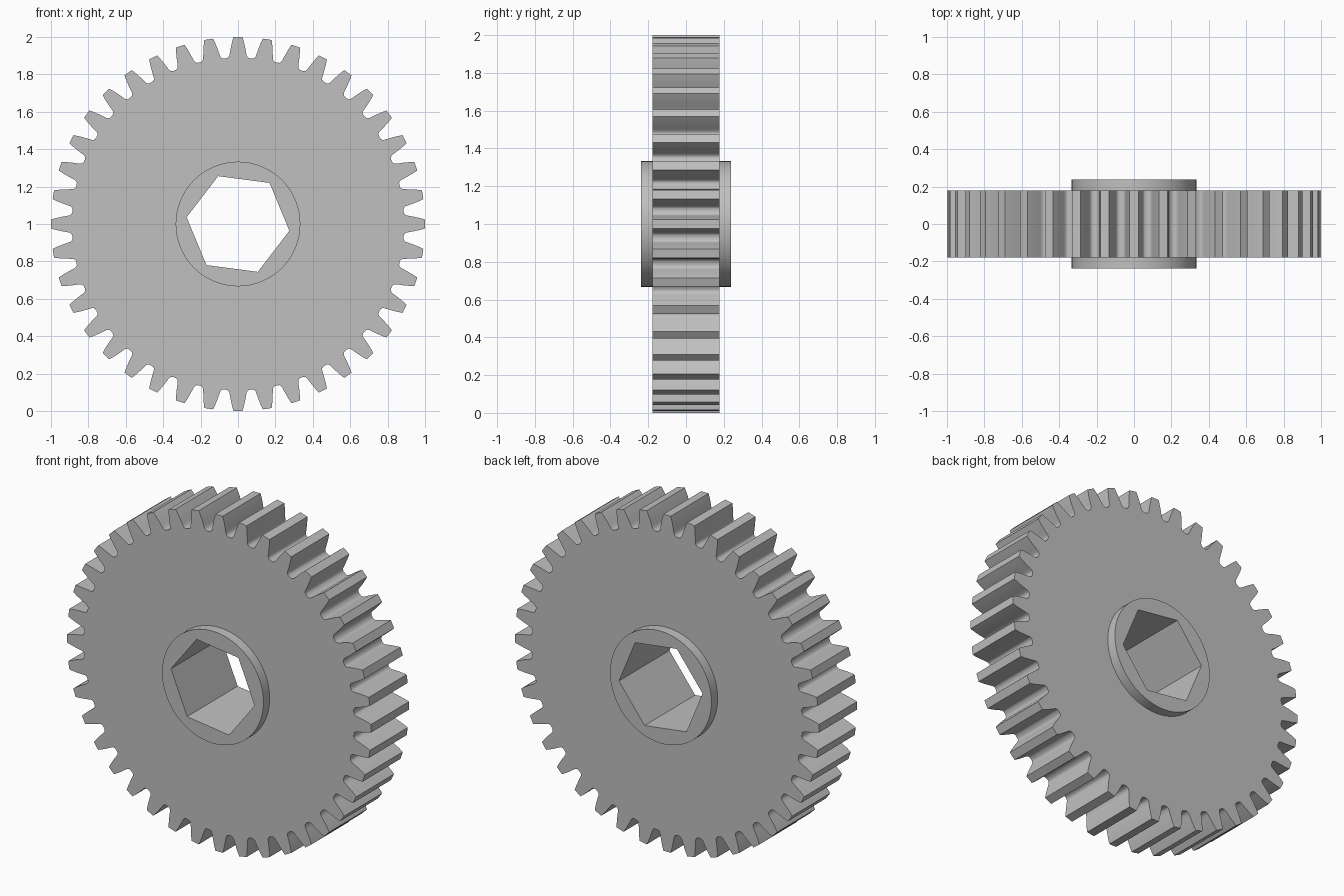
import bpy, bmesh
from math import cos, sin, radians, tau

cube = bpy.data.objects.get("Cube")
if cube:
    bpy.data.objects.remove(cube, do_unlink=True)

TEETH, HUB_SEGS = 40, 120
PITCH = tau / TEETH
HUB_R, HEX_R = 0.333, 0.277
GEAR_Y, HUB_Y = 0.178, 0.237

grey = bpy.data.materials.new("plain grey")
grey.use_nodes = True
grey.diffuse_color = (0.53, 0.53, 0.53, 1)
grey.node_tree.nodes["Principled BSDF"].inputs["Base Color"].default_value = grey.diffuse_color


def loop(bm, polar, y):
    """Closed ring of vertices from (radius, angle) pairs, counterclockwise from the front."""
    return [bm.verts.new((r * cos(a), y, 1 + r * sin(a))) for r, a in polar]


def wall(bm, front, back):
    n = len(front)
    for i in range(n):
        j = (i + 1) % n
        bm.faces.new((front[i], back[i], back[j], front[j]))


def cap(bm, outer, inner, sectors, flip):
    """Flat ring between two loops, one face per sector."""
    po, pi = len(outer) // sectors, len(inner) // sectors
    for s in range(sectors):
        face = [outer[(s * po + k) % len(outer)] for k in range(po + 1)]
        face += [inner[(s * pi + k) % len(inner)] for k in range(pi, -1, -1)]
        bm.faces.new(face[::-1] if flip else face)


def finish(bm, name):
    mesh = bpy.data.meshes.new(name)
    bm.to_mesh(mesh)
    bm.free()
    mesh.materials.append(grey)
    obj = bpy.data.objects.new(name, mesh)
    bpy.context.collection.objects.link(obj)
    bpy.ops.object.select_all(action="DESELECT")
    obj.select_set(True)
    bpy.context.view_layer.objects.active = obj
    bpy.ops.object.shade_smooth_by_angle(angle=radians(30))


# Tooth flank from root to tip: radius, half width
flank = [(0.889, 0.058), (0.893, 0.051), (0.902, 0.046), (0.918, 0.043),
         (0.945, 0.038), (0.972, 0.032), (1.0, 0.024)]
tooth = [(0.888, -PITCH / 2)]
tooth += [(r, -w / r) for r, w in flank]
tooth += [(r, w / r) for r, w in reversed(flank)]
outline = [(r, a + t * PITCH) for t in range(TEETH) for r, a in tooth]
hub_ring = [(HUB_R, -PITCH / 2 + i * tau / HUB_SEGS) for i in range(HUB_SEGS)]

# Toothed wheel
bm = bmesh.new()
front, back = loop(bm, outline, -GEAR_Y), loop(bm, outline, GEAR_Y)
wall(bm, front, back)
cap(bm, front, loop(bm, hub_ring, -GEAR_Y), TEETH, False)
cap(bm, back, loop(bm, hub_ring, GEAR_Y), TEETH, True)
finish(bm, "toothed_wheel")

# Hub with hexagonal bore, raised on both sides
bm = bmesh.new()
start = radians(-7.5)
rim = [(HUB_R, start + i * tau / HUB_SEGS) for i in range(HUB_SEGS)]
hexagon = [(HEX_R, start + i * tau / 6) for i in range(6)]
rims = [loop(bm, rim, y) for y in (-HUB_Y, -GEAR_Y, GEAR_Y, HUB_Y)]
bore = [loop(bm, hexagon, y) for y in (-HUB_Y, HUB_Y)]
wall(bm, rims[0], rims[1])
wall(bm, rims[2], rims[3])
wall(bm, bore[1], bore[0])
cap(bm, rims[0], bore[0], 6, False)
cap(bm, rims[3], bore[1], 6, True)
finish(bm, "hub")
